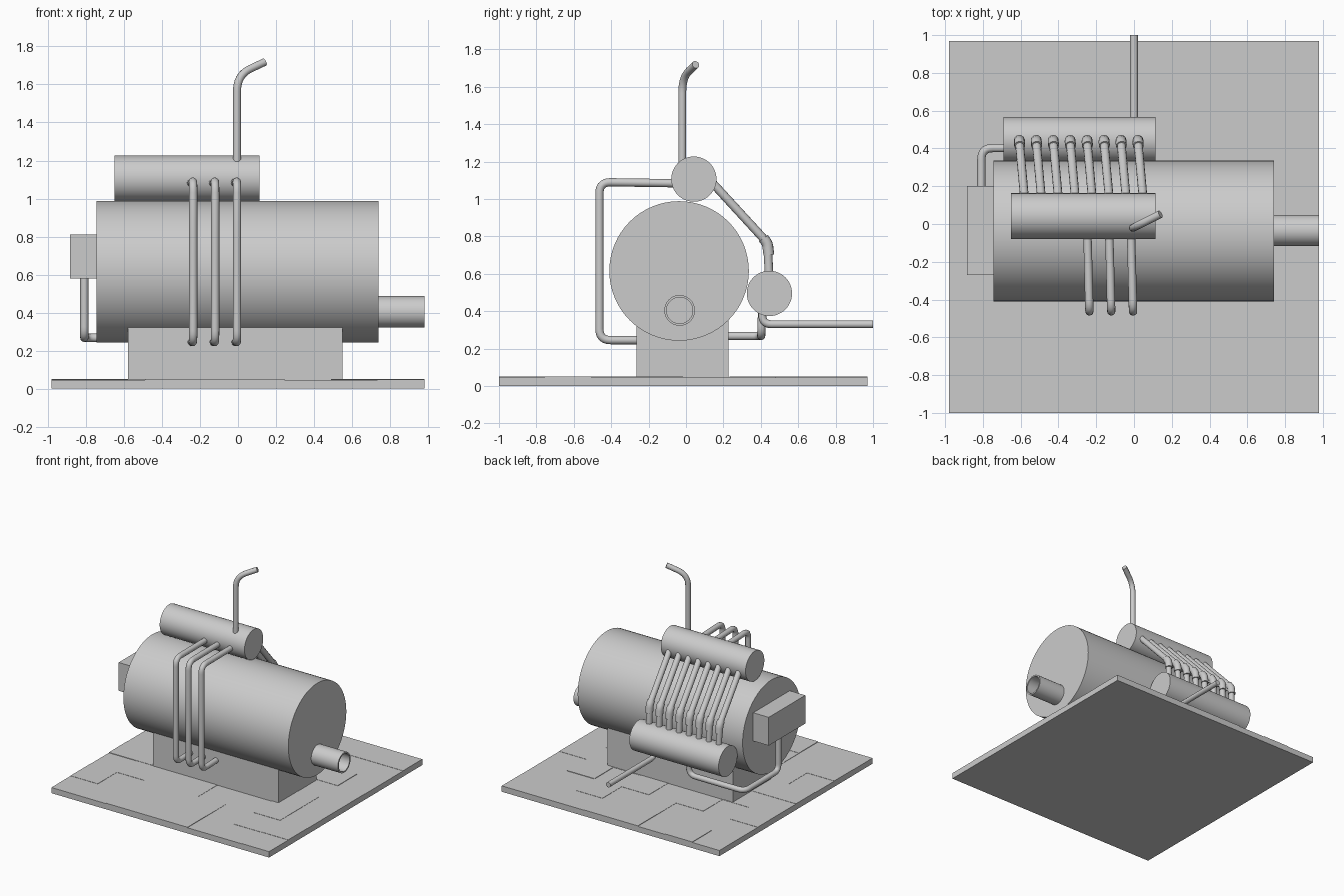
import bpy, bmesh, math, random
from mathutils import Vector

if "Cube" in bpy.data.objects:
    bpy.data.objects.remove(bpy.data.objects["Cube"])

random.seed(4)


def finish(bm, name, smooth=True):
    bmesh.ops.recalc_face_normals(bm, faces=bm.faces)
    me = bpy.data.meshes.new(name)
    bm.to_mesh(me)
    bm.free()
    ob = bpy.data.objects.new(name, me)
    bpy.context.collection.objects.link(ob)
    if smooth:
        shade(ob)
    return ob


def shade(ob):
    bpy.ops.object.select_all(action='DESELECT')
    ob.select_set(True)
    bpy.context.view_layer.objects.active = ob
    bpy.ops.object.shade_smooth_by_angle(angle=math.radians(40))


def add_box(bm, lo, hi):
    vs = bmesh.ops.create_cube(bm, size=1)['verts']
    for v in vs:
        v.co = Vector([lo[i] + (v.co[i] + 0.5) * (hi[i] - lo[i]) for i in range(3)])


def box(name, lo, hi):
    bm = bmesh.new()
    add_box(bm, lo, hi)
    return finish(bm, name, False)


def lathe_x(name, profile, y, z, seg=64):
    """Revolve (x, radius) points about an axis parallel to x; ends are capped."""
    bm = bmesh.new()
    rings = [[bm.verts.new((x, y + r * math.cos(t), z + r * math.sin(t)))
              for t in (2 * math.pi * k / seg for k in range(seg))]
             for x, r in profile]
    for a, b in zip(rings, rings[1:]):
        for k in range(seg):
            n = (k + 1) % seg
            bm.faces.new((a[k], a[n], b[n], b[k]))
    bm.faces.new(rings[0])
    bm.faces.new(rings[-1])
    return finish(bm, name)


def pipe(name, pts, r=0.022, bend=0.06, steps=7):
    """Round tube along a path whose corners are rounded off."""
    pts = [Vector(p) for p in pts]
    path = [pts[0]]
    for a, c, b in zip(pts, pts[1:], pts[2:]):
        d = min(bend, (a - c).length * 0.49, (b - c).length * 0.49)
        p, q = c + (a - c).normalized() * d, c + (b - c).normalized() * d
        for i in range(steps + 1):
            t = i / steps
            path.append(p * (1 - t) ** 2 + c * 2 * t * (1 - t) + q * t * t)
    path.append(pts[-1])
    cu = bpy.data.curves.new(name, 'CURVE')
    cu.dimensions = '3D'
    cu.bevel_depth = r
    cu.bevel_resolution = 4
    cu.use_fill_caps = True
    sp = cu.splines.new('POLY')
    sp.points.add(len(path) - 1)
    for s, p in zip(sp.points, path):
        s.co = (*p, 1)
    ob = bpy.data.objects.new(name, cu)
    bpy.context.collection.objects.link(ob)
    bpy.ops.object.select_all(action='DESELECT')
    ob.select_set(True)
    bpy.context.view_layer.objects.active = ob
    bpy.ops.object.convert(target='MESH')
    shade(bpy.context.view_layer.objects.active)


# Tiled floor: 8 x 8 slabs with slightly uneven tops
bm = bmesh.new()
sx, sy = 1.96 / 8, 1.97 / 8
for i in range(8):
    for j in range(8):
        x, y = -0.98 + i * sx, -1.0 + j * sy
        top = 0.048 + random.choice((-0.002, 0, 0.002))
        add_box(bm, (x, y, 0), (x + sx, y + sy, top))
finish(bm, "tiled_floor", False)

# Main tank, its plinth and the box on its left end
lathe_x("main_tank", [(-0.745, 0.373), (0.74, 0.373)], -0.037, 0.615)
box("plinth", (-0.58, -0.265, 0.045), (0.55, 0.227, 0.4))
box("end_box", (-0.885, -0.27, 0.58), (-0.74, 0.2, 0.81))

# Hollow outlet on the right end
lathe_x("outlet_nozzle", [(0.7, 0.082), (0.98, 0.082), (0.98, 0.07), (0.86, 0.07)],
        -0.034, 0.404, 40)

# Upper and lower drums
lathe_x("upper_drum", [(-0.65, 0.121), (0.113, 0.121)], 0.042, 1.106, 48)
lathe_x("lower_drum", [(-0.69, 0.121), (0.113, 0.121)], 0.446, 0.495, 48)

# Front tubes from the upper drum down to the plinth
for k in range(3):
    x = -0.236 + k * 0.1155
    pipe(f"front_tube_{k + 1}", [(x - 0.012, 0.0, 1.083), (x, -0.463, 1.09),
                                 (x, -0.463, 0.245), (x - 0.008, -0.24, 0.245)])

# Rear tube bank between the drums, with a thicker elbow on each tube
for k in range(8):
    x = -0.607 + k * 0.0897
    pipe(f"rear_tube_{k + 1}", [(x + 0.03, 0.11, 1.12), (x, 0.436, 0.765),
                                (x, 0.446, 0.55)], 0.023, 0.05)
    pipe(f"rear_elbow_{k + 1}", [(x + 0.002, 0.414, 0.79), (x, 0.436, 0.76),
                                 (x, 0.443, 0.7)], 0.029, 0.03)

# Steam pipe on top, swept sideways at its end
pipe("steam_pipe", [(-0.005, -0.02, 1.14), (-0.005, -0.02, 1.65),
                    (0.14, 0.052, 1.718)], 0.021, 0.085, 9)

# Feed pipe running out behind the lower drum
pipe("feed_pipe", [(0, 1.0, 0.33), (0, 0.408, 0.33), (0, 0.408, 0.43)], 0.021, 0.06)

# Return pipe from the end box round to the lower drum
pipe("return_pipe", [(-0.808, -0.035, 0.65), (-0.808, -0.035, 0.267),
                     (-0.808, 0.402, 0.267), (-0.31, 0.402, 0.267),
                     (-0.31, 0.408, 0.43)], 0.022, 0.06)
